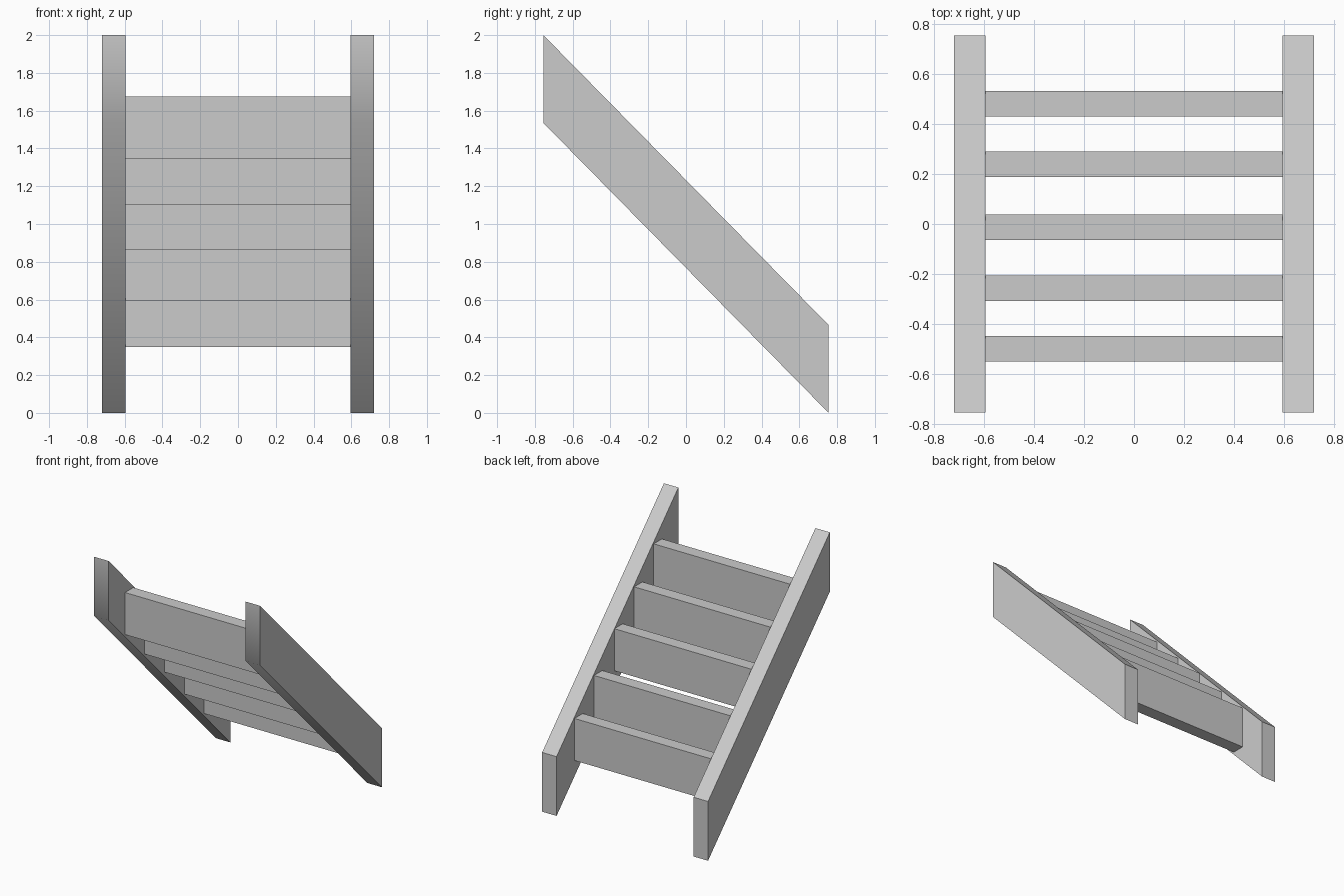
import bpy
import bmesh

cube = bpy.data.objects.get("Cube")
if cube:
    bpy.data.objects.remove(cube, do_unlink=True)

GREY = (0.6, 0.6, 0.6, 1.0)
grey = bpy.data.materials.new("light_grey")
grey.use_nodes = True
grey.diffuse_color = GREY
grey.node_tree.nodes["Principled BSDF"].inputs["Base Color"].default_value = GREY

RAIL_IN, RAIL_OUT = 0.595, 0.72


def prism(name, profile, x0, x1, soft=False):
    """Extrude a (y, z) profile from x0 to x1; soft blends the front end into the underside."""
    bm = bmesh.new()
    face = bm.faces.new([bm.verts.new((x0, y, z)) for y, z in profile])
    extruded = bmesh.ops.extrude_face_region(bm, geom=[face])["geom"]
    moved = [v for v in extruded if isinstance(v, bmesh.types.BMVert)]
    bmesh.ops.translate(bm, verts=moved, vec=(x1 - x0, 0, 0))
    bmesh.ops.recalc_face_normals(bm, faces=bm.faces)
    if soft:
        y, z = profile[1]
        for f in bm.faces:
            f.smooth = True
        for e in bm.edges:
            e.smooth = all(abs(v.co.y - y) + abs(v.co.z - z) < 0.001 for v in e.verts)
    mesh = bpy.data.meshes.new(name)
    bm.to_mesh(mesh)
    bm.free()
    mesh.materials.append(grey)
    obj = bpy.data.objects.new(name, mesh)
    bpy.context.collection.objects.link(obj)


# Sloping side rails with upright cut ends
rail = [(-0.755, 2.0), (-0.755, 1.535), (0.755, 0.0), (0.755, 0.465)]
prism("left_rail", rail, RAIL_IN, RAIL_OUT, soft=True)
prism("right_rail", rail, -RAIL_OUT, -RAIL_IN, soft=True)

# Upright boards between the rails: centre y and bottom z, lowest first
boards = [(0.482, 0.35), (0.24, 0.595), (-0.013, 0.865), (-0.258, 1.10), (-0.5, 1.345)]
for i, (y, z) in enumerate(boards, 1):
    a, b, top = y - 0.051, y + 0.051, z + 0.33
    prism(f"step_board_{i}", [(a, z), (b, z), (b, top), (a, top)], -RAIL_IN, RAIL_IN)
